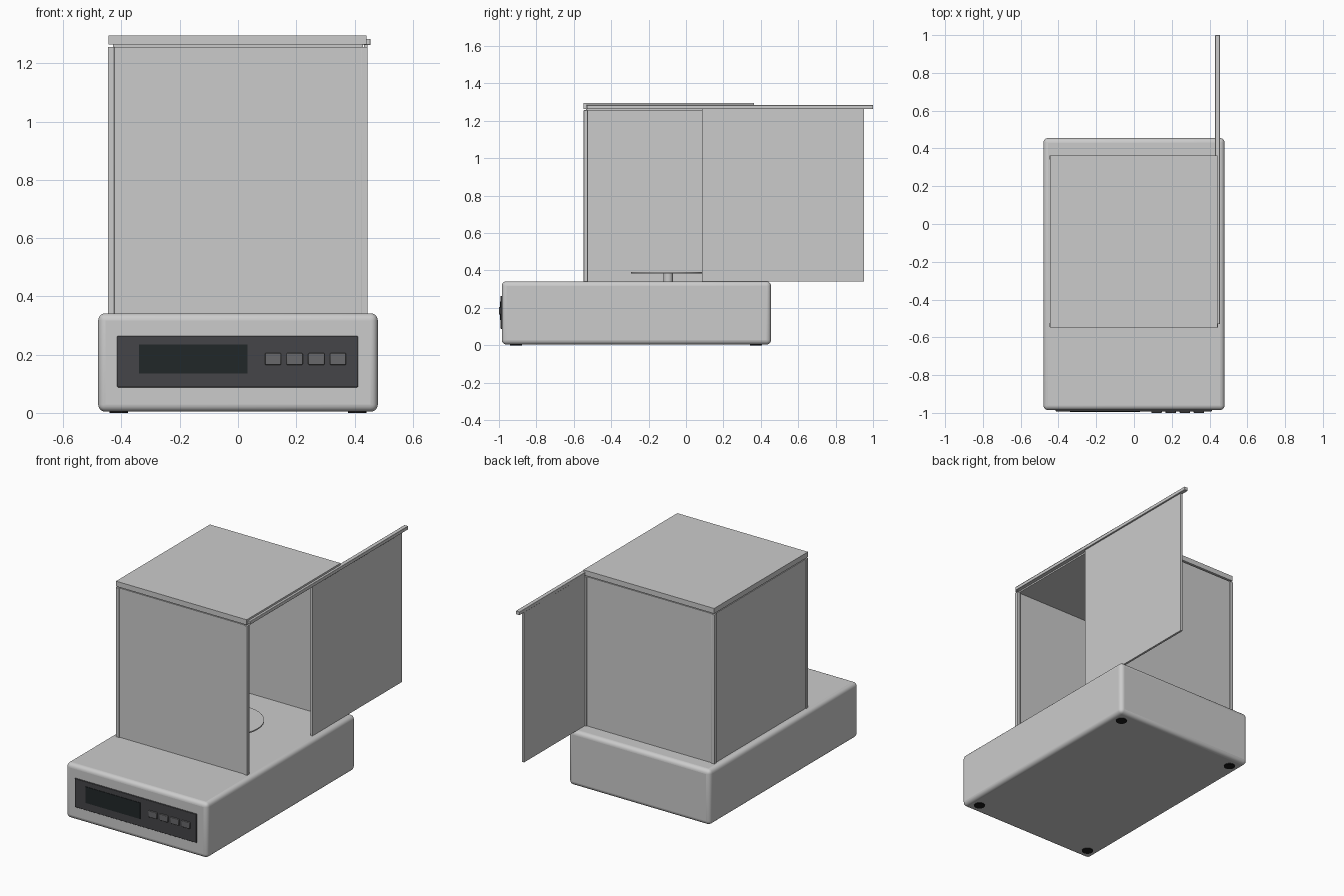
import bpy

if "Cube" in bpy.data.objects:
    bpy.data.objects.remove(bpy.data.objects["Cube"])


def colour(name, rgb):
    m = bpy.data.materials.new(name)
    m.diffuse_color = (*rgb, 1)
    m.use_nodes = True
    m.node_tree.nodes["Principled BSDF"].inputs["Base Color"].default_value = m.diffuse_color
    return m


def finish(ob, name, mat, bevel, segments):
    ob.name = name
    if mat:
        ob.data.materials.append(mat)
    if bevel:
        b = ob.modifiers.new("bevel", 'BEVEL')
        b.width, b.segments = bevel, segments
        bpy.ops.object.shade_smooth_by_angle()
    return ob


def box(name, x, y, z, mat=None, bevel=0, segments=2):
    """Box from (min, max) pairs on each axis."""
    bpy.ops.mesh.primitive_cube_add(size=1, location=[(a + b) / 2 for a, b in (x, y, z)])
    ob = bpy.context.object
    ob.scale = [b - a for a, b in (x, y, z)]
    bpy.ops.object.transform_apply(location=False, rotation=False, scale=True)
    return finish(ob, name, mat, bevel, segments)


def disc(name, x, y, z, radius, mat=None, sides=32):
    """Upright cylinder between two heights."""
    bpy.ops.mesh.primitive_cylinder_add(vertices=sides, radius=radius, depth=z[1] - z[0],
                                        location=(x, y, sum(z) / 2))
    bpy.ops.object.shade_smooth_by_angle()
    return finish(bpy.context.object, name, mat, 0, 0)


panel_dark = colour("panel_dark", (0.06, 0.06, 0.065))
display_dark = colour("display_dark", (0.015, 0.02, 0.022))
button_grey = colour("button_grey", (0.14, 0.14, 0.145))
rubber = colour("rubber", (0.01, 0.01, 0.01))

# Base housing and feet
box("base", (-0.48, 0.48), (-0.985, 0.455), (0.004, 0.342), bevel=0.025, segments=5)
for x in (-0.41, 0.41):
    for y in (-0.91, 0.375):
        disc("foot", x, y, (0, 0.02), 0.032, rubber)

# Control panel, display and buttons
box("control_panel", (-0.415, 0.412), (-0.992, -0.97), (0.088, 0.264), panel_dark, 0.003)
box("display", (-0.34, 0.032), (-0.995, -0.98), (0.135, 0.234), display_dark)
for i in range(4):
    x = 0.092 + 0.0745 * i
    box("button", (x, x + 0.056), (-1.0, -0.98), (0.165, 0.205), button_grey, 0.003)

# Weighing pan on its stem
disc("pan_stem", 0, -0.095, (0.335, 0.388), 0.025)
disc("weighing_pan", 0, -0.095, (0.385, 0.392), 0.2, sides=64)

# Draught shield: corner posts
for x in ((-0.447, -0.424), (0.422, 0.445)):
    for y in ((-0.547, -0.525), (0.341, 0.363)):
        box("corner_post", x, y, (0.335, 1.257), bevel=0.002)

# Fixed panes
box("front_pane", (-0.424, 0.422), (-0.542, -0.53), (0.335, 1.257))
box("back_pane", (-0.424, 0.422), (0.346, 0.358), (0.335, 1.257))
box("left_pane", (-0.442, -0.43), (-0.525, 0.341), (0.335, 1.257))

# Lid: cap, core beside the rail slot, front lip and inset collar
box("lid_cap", (-0.445, 0.442), (-0.547, 0.363), (1.285, 1.296))
box("lid_core", (-0.445, 0.432), (-0.547, 0.363), (1.264, 1.286))
box("lid_lip", (0.43, 0.442), (-0.547, -0.532), (1.264, 1.286))
box("lid_collar", (-0.43, 0.43), (-0.535, 0.348), (1.255, 1.265))

# Sliding side door, pushed back along its rail
box("door_rail", (0.43, 0.455), (-0.53, 1.0), (1.263, 1.284), bevel=0.002)
box("sliding_door", (0.432, 0.445), (0.085, 0.953), (0.342, 1.264))
